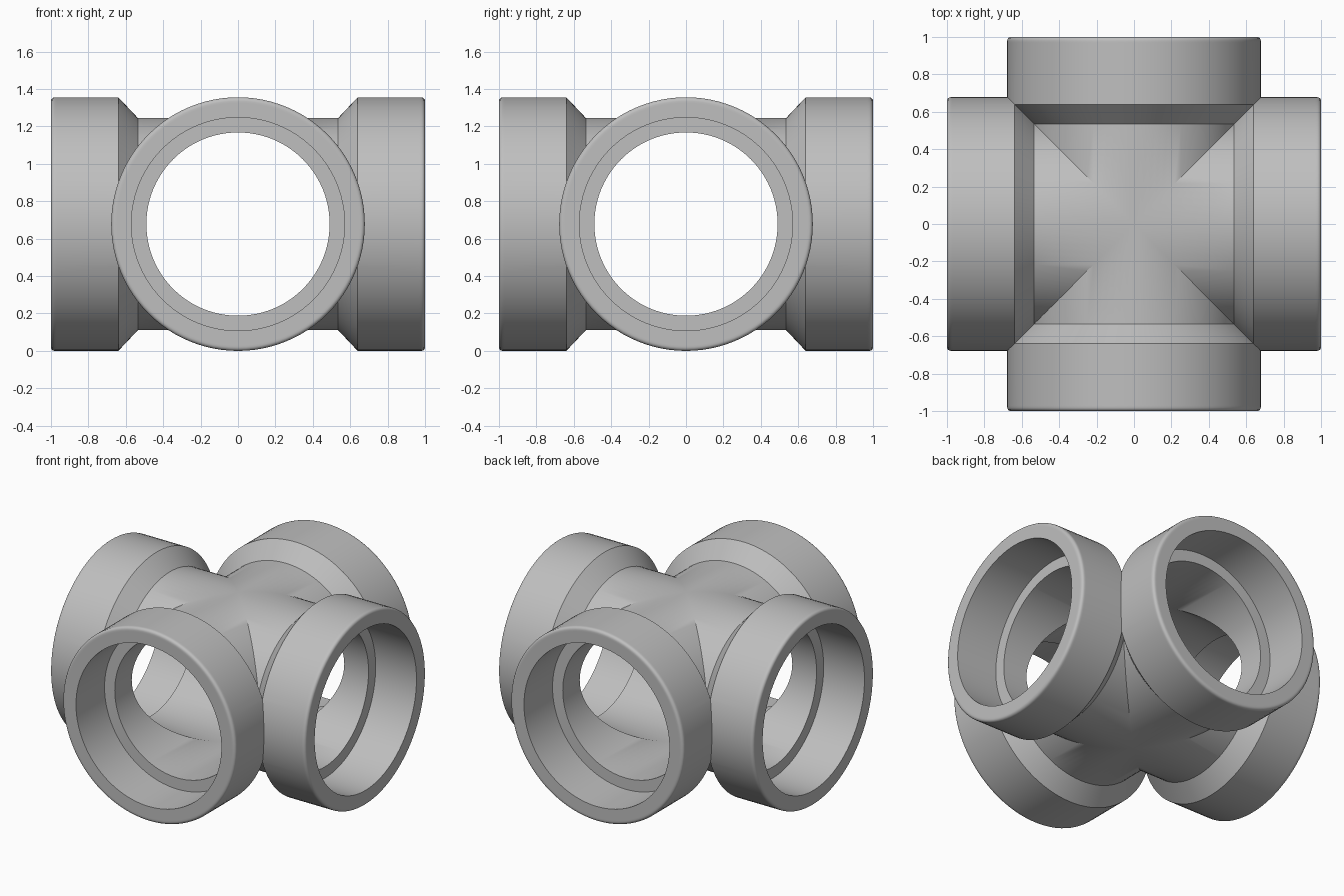
import bpy, bmesh, math
from mathutils import Matrix, Vector

if "Cube" in bpy.data.objects:
    bpy.data.objects.remove(bpy.data.objects["Cube"], do_unlink=True)

OUTER, BODY, BORE, SOCKET = 0.678, 0.567, 0.49, 0.57
SEGMENTS = 96
ROUND = 0.02

# Grey plastic
grey = bpy.data.materials.new("grey_plastic")
grey.use_nodes = True
colour = (0.52, 0.52, 0.52, 1)
grey.diffuse_color = colour
grey.node_tree.nodes["Principled BSDF"].inputs["Base Color"].default_value = colour

# Wall section of one arm: (distance along arm, radius), outside then inside
profile = [(0, BODY), (0.535, BODY), (0.64, OUTER), (0.97, OUTER)]
for i in range(5):
    a = math.pi / 2 * i / 4
    profile.append((1 - ROUND + ROUND * math.sin(a), OUTER - ROUND + ROUND * math.cos(a)))
profile += [(1, OUTER - 1.5 * ROUND), (1, SOCKET), (0.68, SOCKET), (0.68, BORE), (0, BORE)]

# Revolve one arm around x
bm = bmesh.new()
verts = [bm.verts.new((x, 0, r)) for x, r in profile]
edges = [bm.edges.new(pair) for pair in zip(verts, verts[1:])]
bmesh.ops.spin(bm, geom=verts + edges, cent=(0, 0, 0), axis=(1, 0, 0),
               angle=2 * math.pi, steps=SEGMENTS, use_merge=True)
bmesh.ops.remove_doubles(bm, verts=bm.verts, dist=1e-5)

# Mitre the arm along both diagonals
for side in (1, -1):
    bmesh.ops.bisect_plane(bm, geom=bm.verts[:] + bm.edges[:] + bm.faces[:], dist=1e-6,
                           plane_co=(0, 0, 0), plane_no=Vector((1, side, 0)), clear_inner=True)

# Repeat the arm four times and weld the mitres
arm = bm.verts[:] + bm.edges[:] + bm.faces[:]
for k in range(1, 4):
    copy = bmesh.ops.duplicate(bm, geom=arm)["geom"]
    bmesh.ops.rotate(bm, verts=[g for g in copy if isinstance(g, bmesh.types.BMVert)],
                     cent=(0, 0, 0), matrix=Matrix.Rotation(k * math.pi / 2, 3, "Z"))
bmesh.ops.remove_doubles(bm, verts=bm.verts, dist=1e-4)
bmesh.ops.recalc_face_normals(bm, faces=bm.faces)
bmesh.ops.translate(bm, verts=bm.verts, vec=(0, 0, OUTER))

mesh = bpy.data.meshes.new("cross_pipe_fitting")
bm.to_mesh(mesh)
bm.free()
mesh.materials.append(grey)
fitting = bpy.data.objects.new("cross_pipe_fitting", mesh)
bpy.context.collection.objects.link(fitting)

# Smooth barrels with crisp steps
bpy.ops.object.select_all(action="DESELECT")
fitting.select_set(True)
bpy.context.view_layer.objects.active = fitting
bpy.ops.object.shade_smooth_by_angle(angle=math.radians(30))
